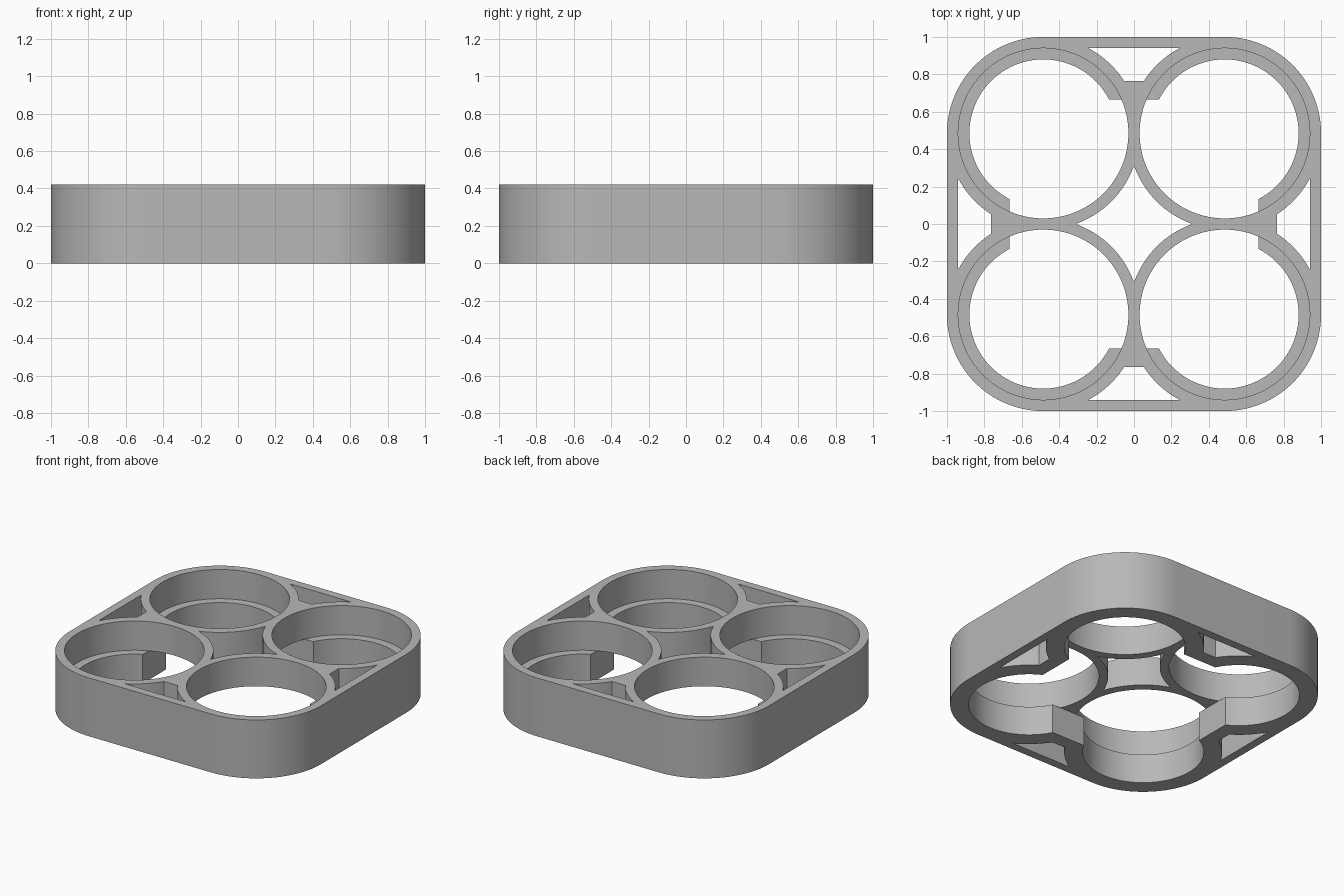
import bpy, bmesh, math

cube = bpy.data.objects.get("Cube")
if cube:
    bpy.data.objects.remove(cube, do_unlink=True)

HEIGHT, LEDGE = 0.42, 0.21       # full height, height of the inner step
C = 0.485                        # cup centre offset on both axes
R_OUT, R_CUP, R_LOW = 0.515, 0.455, 0.395
WALL, PAD_OUT, PAD_IN = 0.94, 0.765, 0.665
SEG = 128

grey = bpy.data.materials.new("plain grey")
grey.use_nodes = True
colour = (0.48, 0.48, 0.48, 1)
grey.diffuse_color = colour
grey.node_tree.nodes["Principled BSDF"].inputs["Base Color"].default_value = colour


def prism(name, points, z0, z1):
    """Extrude a flat counter-clockwise outline between two heights."""
    bm = bmesh.new()
    face = bm.faces.new([bm.verts.new((x, y, z0)) for x, y in points])
    top = bmesh.ops.extrude_face_region(bm, geom=[face])["geom"]
    bmesh.ops.translate(bm, vec=(0, 0, z1 - z0),
                        verts=[v for v in top if isinstance(v, bmesh.types.BMVert)])
    bmesh.ops.recalc_face_normals(bm, faces=bm.faces)
    mesh = bpy.data.meshes.new(name)
    bm.to_mesh(mesh)
    bm.free()
    mesh.materials.append(grey)
    obj = bpy.data.objects.new(name, mesh)
    bpy.context.collection.objects.link(obj)
    return obj


def arc(cx, cy, r, a0, a1, n):
    return [(cx + r * math.cos(a0 + (a1 - a0) * i / n),
             cy + r * math.sin(a0 + (a1 - a0) * i / n)) for i in range(n + 1)]


def turn(points, k):
    """Rotate an outline by k quarter turns."""
    for _ in range(k):
        points = [(-y, x) for x, y in points]
    return points


def cut(target, name, points, z0, z1):
    cutter = prism(name, points, z0, z1)
    cutter.hide_render = True
    mod = target.modifiers.new(name, "BOOLEAN")
    mod.operation, mod.solver, mod.object = "DIFFERENCE", "EXACT", cutter
    bpy.context.view_layer.objects.active = target
    bpy.ops.object.modifier_apply(modifier=mod.name)
    bpy.data.objects.remove(cutter, do_unlink=True)


# Rounded square body
quarter = arc(C, C, R_OUT, 0, math.pi / 2, SEG // 4)
tray = prism("four_cup_tray", [p for k in range(4) for p in turn(quarter, k)], 0, HEIGHT)

# Star opening in the middle, bounded by the four cup walls
tip = math.acos(C / R_OUT)
side = arc(C, C, R_OUT, 1.5 * math.pi - tip, math.pi + tip, 24)[:-1]
star = [p for k in range(4) for p in turn(side, k)]
cut(tray, "star_opening", star, -1, 1)

# Truncated triangular pockets between the cup walls and each outer side
a_pad = math.pi - math.asin((PAD_OUT - C) / R_OUT)
a_wall = math.pi - math.asin((WALL - C) / R_OUT)
edge = arc(C, C, R_OUT, a_pad, a_wall, 16)
pocket = edge + [(-x, y) for x, y in reversed(edge)]
for k in range(4):
    cut(tray, "side_pocket", turn(pocket, k), -1, 1)

# Stepped cups: wide above the ledge, narrower below
for k in range(4):
    cx, cy = turn([(C, C)], k)[0]
    cut(tray, "cup_upper", arc(cx, cy, R_CUP, 0, 2 * math.pi, SEG)[:-1], LEDGE, 1)
    cut(tray, "cup_lower", arc(cx, cy, R_LOW, 0, 2 * math.pi, SEG)[:-1], -1, LEDGE + 0.05)

# Square clearance under the inner cup walls
cut(tray, "under_clearance", turn([(PAD_IN, PAD_IN)], 0) + turn([(PAD_IN, PAD_IN)], 1)
    + turn([(PAD_IN, PAD_IN)], 2) + turn([(PAD_IN, PAD_IN)], 3), -1, LEDGE)

# Smooth curved walls, crisp rims
bpy.ops.object.select_all(action="DESELECT")
tray.select_set(True)
bpy.context.view_layer.objects.active = tray
bpy.ops.object.shade_smooth_by_angle(angle=math.radians(30))
